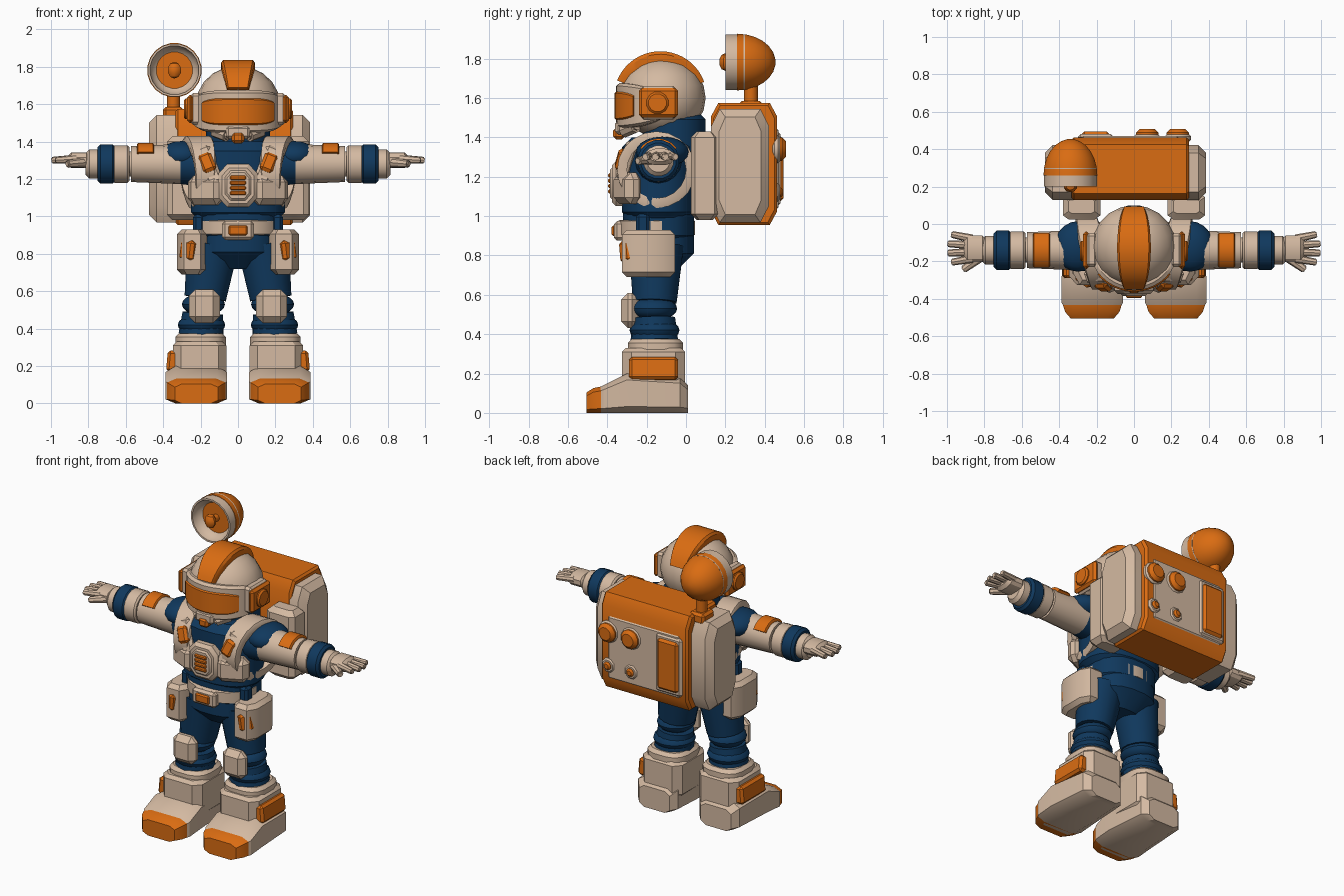
import bpy, bmesh
from math import sin, cos, pi, radians, copysign
from mathutils import Vector, Matrix, Euler

if "Cube" in bpy.data.objects:
    bpy.data.objects.remove(bpy.data.objects["Cube"])


def material(name, red, green, blue):
    made = bpy.data.materials.new(name)
    made.use_nodes = True
    colour = (red, green, blue, 1)
    made.diffuse_color = colour
    made.node_tree.nodes["Principled BSDF"].inputs["Base Color"].default_value = colour
    return made


CREAM = material("warm cream", .66, .49, .36)
ORANGE = material("orange", .7, .15, .006)
NAVY = material("navy fabric", .005, .04, .11)


def finish(name, mat, bm):
    bmesh.ops.recalc_face_normals(bm, faces=bm.faces)
    mesh = bpy.data.meshes.new(name)
    bm.to_mesh(mesh)
    bm.free()
    mesh.materials.append(mat)
    mesh.shade_smooth()
    mesh.set_sharp_from_angle(angle=radians(32))
    made = bpy.data.objects.new(name, mesh)
    bpy.context.collection.objects.link(made)
    return made


def pair(part):
    """Keep a part on the left and add its mirror image on the right."""
    name = part.name
    part.name = "left_" + name
    bm = bmesh.new()
    bm.from_mesh(part.data)
    bmesh.ops.scale(bm, vec=(-1, 1, 1), verts=bm.verts)
    finish("right_" + name, part.data.materials[0], bm)


def place(axis, along, a, b):
    return {"x": (along, a, b), "y": (a, along, b), "z": (a, b, along)}[axis]


def skin(bm, rings, closed=False):
    count = len(rings[0])
    for i in range(len(rings) - (not closed)):
        ring, following = rings[i], rings[(i + 1) % len(rings)]
        for k in range(count):
            n = (k + 1) % count
            bm.faces.new((ring[k], ring[n], following[n], following[k]))
    if not closed:
        bm.faces.new(rings[0])
        bm.faces.new(rings[-1])


def loft(name, mat, axis, sections, sides=16, power=2):
    """Each section: position along the axis, centre pair, radius pair."""
    bm = bmesh.new()
    angles = [(k + .5) * 2 * pi / sides for k in range(sides)]
    curve = lambda value: copysign(abs(value) ** (2 / power), value)
    widest = curve(cos(angles[0]))
    rings = [[bm.verts.new(place(axis, along, centre[0] + radii[0] * curve(cos(a)) / widest,
                                 centre[1] + radii[1] * curve(sin(a)) / widest)) for a in angles]
             for along, centre, radii in sections]
    skin(bm, rings)
    return finish(name, mat, bm)


def block(name, mat, axis, start, end, centre, radii, edge=.02, sides=8, power=5):
    """Straight padded block with both ends chamfered by edge."""
    step = copysign(edge, end - start)
    small = [r - edge for r in radii]
    sections = [(start, centre, small), (start + step, centre, radii),
                (end - step, centre, radii), (end, centre, small)]
    return loft(name, mat, axis, sections, sides, power)


def disc(name, mat, axis, start, end, centre, radius, edge=.01, sides=12):
    return block(name, mat, axis, start, end, centre, (radius, radius), edge, sides, power=2)


def box(name, mat, centre, size, bevel=.015, turn=(0, 0, 0)):
    bm = bmesh.new()
    bmesh.ops.create_cube(bm, size=1, matrix=Matrix.Diagonal((*size, 1)))
    bmesh.ops.bevel(bm, geom=bm.edges[:], offset=bevel, segments=1, affect="EDGES")
    rotation = Euler([radians(angle) for angle in turn]).to_matrix().to_4x4()
    bm.transform(Matrix.Translation(centre) @ rotation)
    return finish(name, mat, bm)


def rod(name, mat, start, end, radius, end_radius, sides=16):
    start, end = Vector(start), Vector(end)
    span = end - start
    bm = bmesh.new()
    bmesh.ops.create_cone(bm, cap_ends=True, segments=sides, radius1=radius,
                          radius2=end_radius, depth=span.length)
    rims = [e for e in bm.edges if abs(e.verts[0].co.z - e.verts[1].co.z) < .001]
    bmesh.ops.bevel(bm, geom=rims, offset=end_radius * .3, segments=2, affect="EDGES")
    rotation = span.to_track_quat("Z", "Y").to_matrix().to_4x4()
    bm.transform(Matrix.Translation((start + end) / 2) @ rotation)
    return finish(name, mat, bm)


def ball(name, mat, centre, radii, sides=20):
    bm = bmesh.new()
    bmesh.ops.create_uvsphere(bm, u_segments=sides, v_segments=sides // 2, radius=1)
    bm.transform(Matrix.Translation(centre) @ Matrix.Diagonal((*radii, 1)))
    return finish(name, mat, bm)


def band(name, mat, axis, centre, radii, thick, first, last, width, offset, steps=20):
    """Curved plate; half-width and offset are functions of progress along it."""
    bm = bmesh.new()
    closed = last - first == 360
    outline = ((-1, 1), (-1, .3), (-.88, 0), (.88, 0), (1, .3), (1, 1))
    rings = []
    for i in range(steps + (not closed)):
        t = i / steps
        angle = radians(first + (last - first) * t)
        rings.append([bm.verts.new(place(axis, offset(t) + side * width(t),
                                         centre[0] + (radii[0] - thick * depth) * cos(angle),
                                         centre[1] + (radii[1] - thick * depth) * sin(angle)))
                      for side, depth in outline])
    skin(bm, rings, closed)
    return finish(name, mat, bm)


# Helmet, visor and crest
head = (0, -.12)
eye_level = lambda t: 1.56
middle = lambda t: 0
ball("helmet", CREAM, (*head, 1.6), (.225, .22, .205))
band("visor_frame", CREAM, "z", head, (.24, .235), .06, 180, 360,
     lambda t: .115 - .05 * abs(2 * t - 1) ** 3, eye_level)
band("visor", ORANGE, "z", head, (.247, .242), .03, 218, 322,
     lambda t: .073 - .02 * abs(2 * t - 1) ** 4, eye_level)
band("helmet_crest", ORANGE, "x", (-.13, 1.6), (.237, .237), .05, 20, 158,
     lambda t: .058 + .032 * sin(pi * t), middle)
box("mouthpiece", CREAM, (0, -.31, 1.45), (.13, .1, .07))
box("mouth_valve", ORANGE, (0, -.34, 1.42), (.07, .06, .06))
pair(rod("breathing_pipe", CREAM, (.05, -.32, 1.43), (.13, -.25, 1.46), .035, .035, sides=8))
pair(box("ear_base", CREAM, (.225, -.14, 1.575), (.06, .18, .17)))
pair(box("ear_plate", ORANGE, (.255, -.14, 1.575), (.035, .2, .15)))
pair(disc("ear_dome", ORANGE, "x", .25, .29, (-.145, 1.575), .055))

# Body suit
spine = (0, -.14)
block("hips", NAVY, "z", .72, 1.02, spine, (.205, .18), edge=.09, sides=20, power=2.5)
block("waist", NAVY, "z", .88, 1.1, spine, (.22, .18), sides=20, power=2.4)
block("chest", NAVY, "z", .97, 1.4, spine, (.25, .185), edge=.05, sides=20, power=2.4)
block("neck", NAVY, "z", 1.3, 1.52, (0, -.06), (.17, .16), edge=.03, sides=20, power=2)

# Vest, harness and chest unit
pair(band("shoulder_harness", CREAM, "x", (-.15, 1.235), (.2, .195), .05, 0, 360,
          lambda t: .055 + .015 * sin(2 * pi * t), lambda t: .215 + .04 * cos(2 * pi * t)))
pair(box("vest_panel", CREAM, (.17, -.295, 1.14), (.2, .1, .16), bevel=.035, turn=(0, 0, 25)))
lean = (-15, 22, 0)
pair(box("harness_strap", CREAM, (.155, -.3, 1.27), (.085, .06, .22), turn=lean))
pair(box("harness_buckle", ORANGE, (.165, -.325, 1.285), (.075, .055, .105), turn=lean))
emblem = (0, 1.165)
block("chest_unit", CREAM, "y", -.26, -.375, emblem, (.105, .115), power=3)
block("chest_rim", CREAM, "y", -.36, -.385, emblem, (.07, .08), edge=.01, power=3)
for i in range(4):
    box(f"chest_grille_{i + 1}", ORANGE, (0, -.385, 1.125 + .027 * i), (.085, .02, .023), bevel=.006)

# Belt and hip pouches
band("belt", CREAM, "z", (0, -.15), (.225, .195), .04, 0, 360, lambda t: .04, lambda t: .94)
box("belt_buckle", CREAM, (0, -.335, .925), (.17, .06, .1))
box("buckle_plate", ORANGE, (0, -.365, .925), (.1, .025, .055), bevel=.008)
pair(box("belt_clip", NAVY, (.21, -.22, .95), (.06, .07, .12)))
pair(block("hip_pouch", CREAM, "z", .69, .93, (.245, -.19), (.08, .135), edge=.025, power=3))
pair(box("pouch_tab", ORANGE, (.265, -.295, .82), (.09, .06, .11), turn=(0, -8, 35)))

# Legs
pair(rod("thigh", NAVY, (.13, -.15, .88), (.18, -.16, .53), .145, .11))
pair(ball("knee_roll", NAVY, (.185, -.165, .53), (.115, .12, .06)))
pair(rod("shin", NAVY, (.185, -.165, .52), (.2, -.16, .33), .105, .125))
pair(ball("calf_roll", NAVY, (.195, -.16, .42), (.127, .127, .06)))
pair(box("knee_pad", CREAM, (.18, -.285, .52), (.165, .09, .18), bevel=.035))

# Boots: the sole stays on the ground, so each section is as high as its centre
pair(block("boot_collar", CREAM, "z", .28, .375, (.2, -.155), (.135, .14), sides=16, power=3))
pair(block("boot_shaft", CREAM, "z", .1, .33, (.205, -.165), (.143, .16)))
pair(box("boot_panel", ORANGE, (.35, -.165, .225), (.06, .25, .115), turn=(0, -5, 0)))


def boot_piece(name, mat, sections):
    pair(loft(name, mat, "y", [(y, (.223, high), (wide, high)) for y, wide, high in sections],
              sides=8, power=4.5))


boot_piece("boot_foot", CREAM, [(.01, .11, .07), (-.03, .145, .09), (-.3, .165, .1),
                                (-.42, .165, .07), (-.46, .14, .06)])
boot_piece("toe_cap", ORANGE, [(-.43, .158, .067), (-.47, .145, .063), (-.505, .115, .052)])

# Arms
arm = (-.14, 1.28)
pair(rod("upper_arm", NAVY, (.12, *arm), (.36, *arm), .13, .1))
pair(ball("shoulder_cap", NAVY, (.3, -.12, 1.325), (.125, .135, .078)))
pair(rod("sleeve", CREAM, (.28, *arm), (.6, *arm), .108, .095))
pair(band("arm_tab", ORANGE, "x", arm, (.113, .113), .03, 35, 145, lambda t: .045, lambda t: .495))
pair(disc("sleeve_end", CREAM, "x", .58, .67, arm, .1, sides=16))
pair(disc("cuff", NAVY, "x", .655, .75, arm, .105, edge=.015, sides=16))
pair(disc("glove_wrist", CREAM, "x", .73, .815, arm, .077, edge=.02, sides=16))

# Gloves, with the fingers fanned out from the palm
pair(block("palm", CREAM, "x", .79, .91, (-.132, 1.3), (.07, .042), sides=12, power=2.5))
for i in range(4):
    fan = i - 1.5
    pair(rod(f"finger_{i + 1}", CREAM, (.86, .035 * fan - .132, 1.308),
             (1 - .01 * fan ** 2, .05 * fan - .13, 1.3), .023, .018, sides=8))
pair(rod("thumb", CREAM, (.81, -.17, 1.29), (.915, -.245, 1.28), .027, .02, sides=8))

# Backpack
pair(block("pack_shoulder_pad", CREAM, "z", .98, 1.43, (.28, .095), (.1, .07), edge=.03))
block("pack_body", CREAM, "x", -.475, .385, (.275, 1.255), (.147, .288), edge=.04)
block("pack_shell", ORANGE, "x", -.335, .295, (.295, 1.265), (.168, .31), edge=.013, power=7)
box("pack_back_panel", CREAM, (-.02, .455, 1.24), (.53, .03, .42))
box("pack_pod_frame", CREAM, (-.205, .465, 1.24), (.19, .03, .38), bevel=.014)
box("pack_pod", ORANGE, (-.205, .475, 1.24), (.15, .04, .33))
for side, x in (("left", .235), ("right", .07)):
    knob, valve = (x, 1.34), (x, 1.12)
    disc(side + "_knob_base", CREAM, "y", .44, .478, knob, .07)
    disc(side + "_knob", ORANGE, "y", .45, .508, knob, .06, edge=.02)
    disc(side + "_valve", CREAM, "y", .44, .478, valve, .045, sides=8)
    disc(side + "_valve_tip", ORANGE, "y", .45, .492, valve, .025, sides=8)

# Antenna dish: round bowl lining and domed back
box("antenna_base", ORANGE, (-.345, .33, 1.55), (.11, .12, .07))
rod("antenna_mast", ORANGE, (-.345, .33, 1.54), (-.345, .33, 1.69), .035, .035)
dish = (-.34, 1.782)
quarter = [radians(angle) for angle in range(0, 90, 14)]
lining = [(.2 + .09 * sin(a), .13 * cos(a)) for a in reversed(quarter)]
dome = [(.26 + .195 * sin(a), .144 * cos(a)) for a in quarter]
for name, mat, profile in (("dish_bowl", CREAM, lining + [(.2, .141), (.3, .141)]),
                           ("dish_back", ORANGE, dome)):
    loft(name, mat, "y", [(y, dish, (r, r)) for y, r in profile], sides=20)
disc("dish_feed_arm", ORANGE, "y", .3, .2, dish, .022)
ball("dish_feed", ORANGE, (dish[0], .2, dish[1]), (.038, .032, .045), sides=10)
